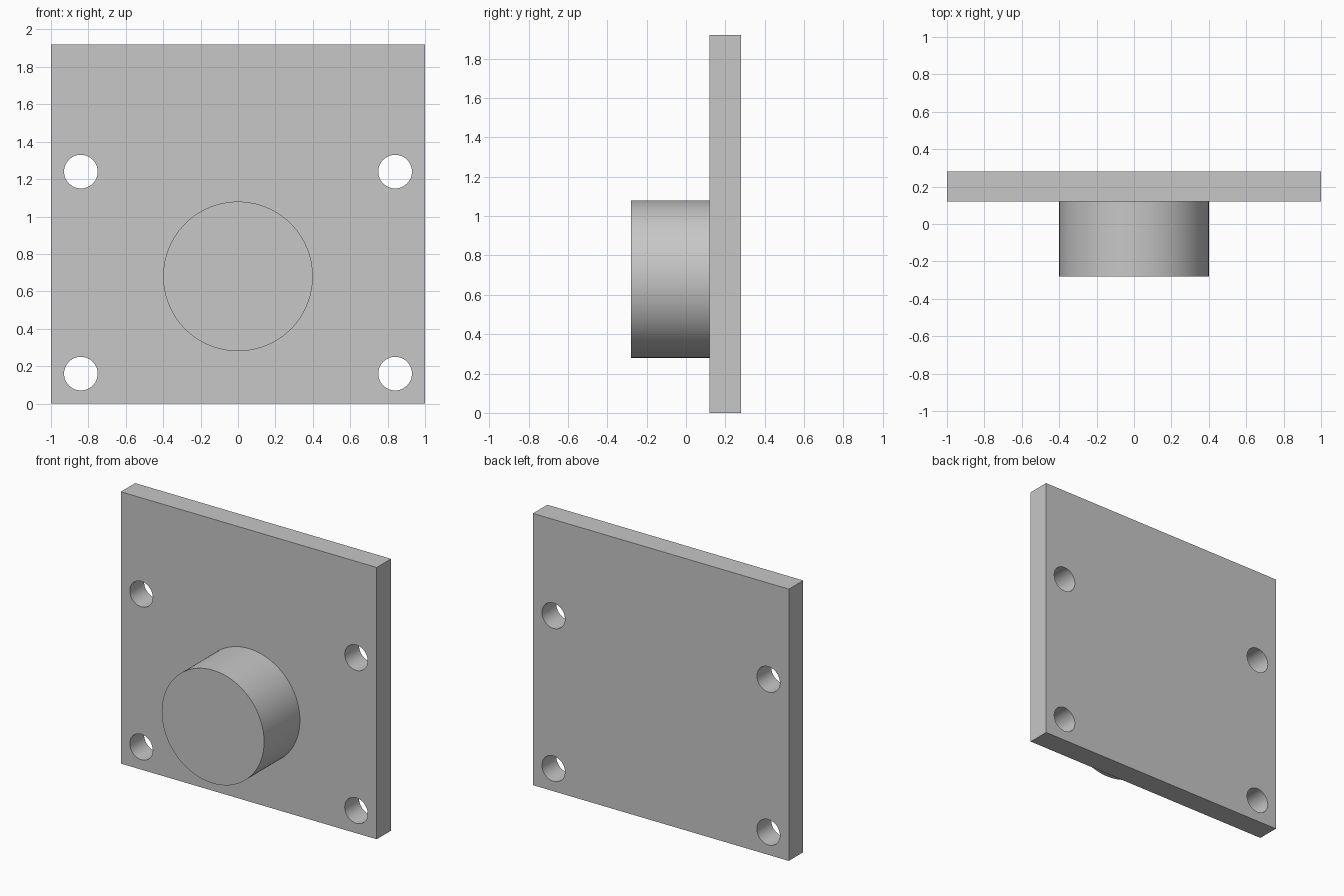
import bpy
import bmesh
from math import radians
from mathutils import Matrix

default = bpy.data.objects.get("Cube")
if default:
    bpy.data.objects.remove(default, do_unlink=True)

WIDTH, HEIGHT = 2.0, 1.92
FRONT, BACK = 0.12, 0.28      # plate faces along y
BOSS_FRONT = -0.28

grey = bpy.data.materials.new("plain_grey")
grey.use_nodes = True
colour = (0.57, 0.57, 0.57, 1)
grey.diffuse_color = colour
grey.node_tree.nodes["Principled BSDF"].inputs["Base Color"].default_value = colour


def finish(name, bm):
    mesh = bpy.data.meshes.new(name)
    bm.to_mesh(mesh)
    bm.free()
    mesh.materials.append(grey)
    obj = bpy.data.objects.new(name, mesh)
    bpy.context.collection.objects.link(obj)
    return obj


def add_cylinder(bm, x, z, radius, y0, y1, sides):
    """Closed cylinder running along y."""
    place = Matrix.Translation((x, (y0 + y1) / 2, z)) @ Matrix.Rotation(radians(90), 4, "X")
    bmesh.ops.create_cone(bm, cap_ends=True, segments=sides, radius1=radius,
                          radius2=radius, depth=y1 - y0, matrix=place)


def select_only(obj):
    bpy.ops.object.select_all(action="DESELECT")
    obj.select_set(True)
    bpy.context.view_layer.objects.active = obj


# Upright plate
bm = bmesh.new()
bmesh.ops.create_cube(bm, size=1, matrix=Matrix.Translation((0, (FRONT + BACK) / 2, HEIGHT / 2))
                      @ Matrix.Diagonal((WIDTH, BACK - FRONT, HEIGHT, 1)))
plate = finish("mounting_plate", bm)

# Four bolt holes cut through the plate
bm = bmesh.new()
for x in (-0.84, 0.84):
    for z in (0.16, 1.24):
        add_cylinder(bm, x, z, 0.09, FRONT - 0.1, BACK + 0.1, 48)
cutter = finish("bolt_hole_cutter", bm)
cutter.hide_render = True
cut = plate.modifiers.new("bolt_holes", "BOOLEAN")
cut.operation = "DIFFERENCE"
cut.solver = "EXACT"
cut.object = cutter
select_only(plate)
bpy.ops.object.modifier_apply(modifier=cut.name)
bpy.data.objects.remove(cutter, do_unlink=True)

# Round boss on the front, seated slightly into the plate
bm = bmesh.new()
add_cylinder(bm, 0, 0.68, 0.4, BOSS_FRONT, FRONT + 0.02, 96)
boss = finish("round_boss", bm)

for part in (plate, boss):
    select_only(part)
    bpy.ops.object.shade_smooth_by_angle(angle=radians(30))
